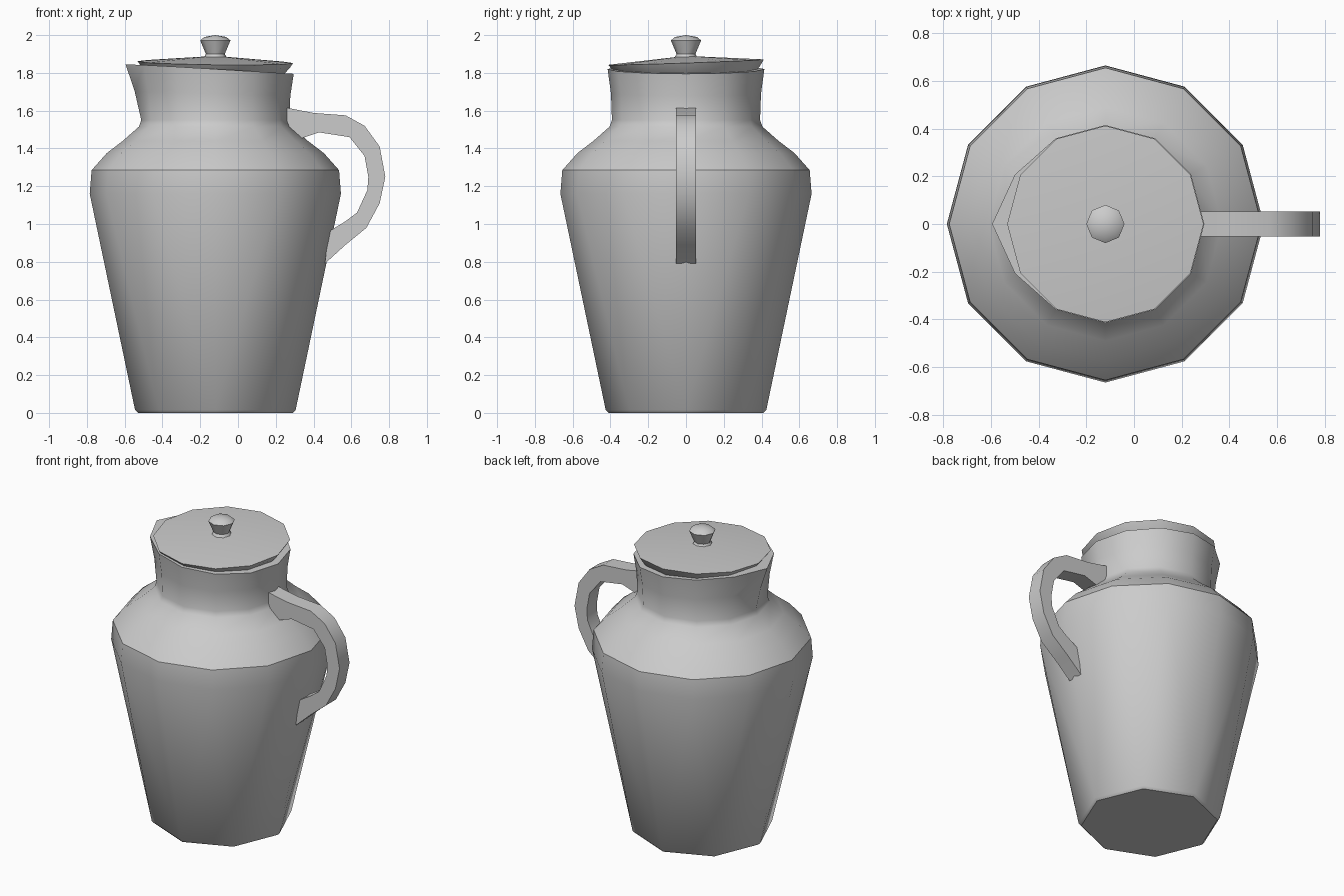
import bpy, bmesh
from math import cos, sin, radians, pi

cube = bpy.data.objects.get("Cube")
if cube:
    bpy.data.objects.remove(cube)

AXIS_X = -0.12  # the pot's axis; the handle extends to +x

grey = bpy.data.materials.new("plain_grey")
grey.use_nodes = True
COLOUR = (0.6, 0.6, 0.6, 1)
grey.diffuse_color = COLOUR
grey.node_tree.nodes["Principled BSDF"].inputs["Base Color"].default_value = COLOUR


def ring(bm, r, z, sides):
    """Ring of vertices; z may be a function of local x and y."""
    verts = []
    for i in range(sides):
        a = 2 * pi * i / sides
        x, y = r * cos(a), r * sin(a)
        verts.append(bm.verts.new((x + AXIS_X, y, z(x, y) if callable(z) else z)))
    return verts


def bridge(bm, low, high):
    n = len(low)
    for i in range(n):
        j = (i + 1) % n
        bm.faces.new((low[i], low[j], high[j], high[i]))


def fan(bm, loop, z):
    tip = bm.verts.new((AXIS_X, 0, z))
    for i in range(len(loop)):
        bm.faces.new((loop[i], loop[(i + 1) % len(loop)], tip))


def lathe(bm, profile, sides):
    rings = [ring(bm, r, z, sides) for r, z in profile]
    for low, high in zip(rings, rings[1:]):
        bridge(bm, low, high)
    return rings


def finish(bm, name, angle):
    bmesh.ops.recalc_face_normals(bm, faces=bm.faces[:])
    mesh = bpy.data.meshes.new(name)
    bm.to_mesh(mesh)
    bm.free()
    obj = bpy.data.objects.new(name, mesh)
    mesh.materials.append(grey)
    bpy.context.collection.objects.link(obj)
    bpy.ops.object.select_all(action='DESELECT')
    obj.select_set(True)
    bpy.context.view_layer.objects.active = obj
    bpy.ops.object.shade_smooth_by_angle(angle=radians(angle))
    return obj


# Body: eight-sided foot stitched to a twelve-sided belly, shoulder and neck
bm = bmesh.new()
foot = lathe(bm, [(0.41, 0), (0.425, 0.015)], 8)
bm.faces.new(foot[0])
upper = lathe(bm, [(0.665, 1.16), (0.655, 1.285), (0.575, 1.375), (0.49, 1.44),
                   (0.405, 1.515), (0.392, 1.55), (0.397, 1.69), (0.415, 1.82)], 12)
base, belly = foot[-1], upper[0]
apex = [round((i * 45 + 22.5) / 30 + (0.01 if i % 2 == 0 else -0.01)) for i in range(8)]
for i in range(8):
    bm.faces.new((base[i], base[(i + 1) % 8], belly[apex[i] % 12]))
    start, end = apex[i - 1] - (12 if i == 0 else 0), apex[i]
    for k in range(start, end):
        bm.faces.new((base[i], belly[(k + 1) % 12], belly[k % 12]))

# Sloping rim with a pouring lip on the side away from the handle
for loop, share in ((upper[-2], 0.5), (upper[-1], 1)):
    for v in loop:
        v.co.z -= 0.06 * share * (v.co.x - AXIS_X)
    loop[6].co.x -= 0.06 * share
    for i in (5, 7):
        loop[i].co.x -= 0.02 * share
bm.faces.new(upper[-1])
finish(bm, "body", 35)

# Lid: slightly tipped shallow cone over a recessed plug
bm = bmesh.new()
plug = ring(bm, 0.36, 1.79, 12)
under = ring(bm, 0.395, lambda x, y: 1.832 + 0.025 * y - 0.015 * x, 12)
edge = ring(bm, 0.412, lambda x, y: 1.857 + 0.035 * y - 0.012 * x, 12)
bridge(bm, plug, under)
bridge(bm, under, edge)
bm.faces.new(plug)
fan(bm, edge, 1.89)
finish(bm, "lid", 30)

# Knob
bm = bmesh.new()
loops = lathe(bm, [(0.062, 1.88), (0.05, 1.9), (0.08, 1.972), (0.058, 1.99)], 8)
bm.faces.new(loops[0])
fan(bm, loops[-1], 2.0)
finish(bm, "knob", 46)

# Handle: flat strap following an outer and an inner outline
outer = [(0.26, 1.615), (0.4, 1.588), (0.57, 1.575), (0.67, 1.52), (0.75, 1.41),
         (0.78, 1.25), (0.75, 1.11), (0.68, 0.98), (0.57, 0.89), (0.46, 0.79)]
inner = [(0.26, 1.46), (0.34, 1.455), (0.43, 1.485), (0.59, 1.46), (0.67, 1.36),
         (0.69, 1.25), (0.685, 1.18), (0.63, 1.06), (0.57, 1.015), (0.48, 0.96)]
bm = bmesh.new()
sections = [[bm.verts.new((x, y, z)) for (x, z), y in
             ((o, -0.052), (o, 0.052), (n, 0.052), (n, -0.052))]
            for o, n in zip(outer, inner)]
for a, b in zip(sections, sections[1:]):
    bridge(bm, a, b)
bm.faces.new(sections[0])
bm.faces.new(sections[-1])
finish(bm, "handle", 32)
